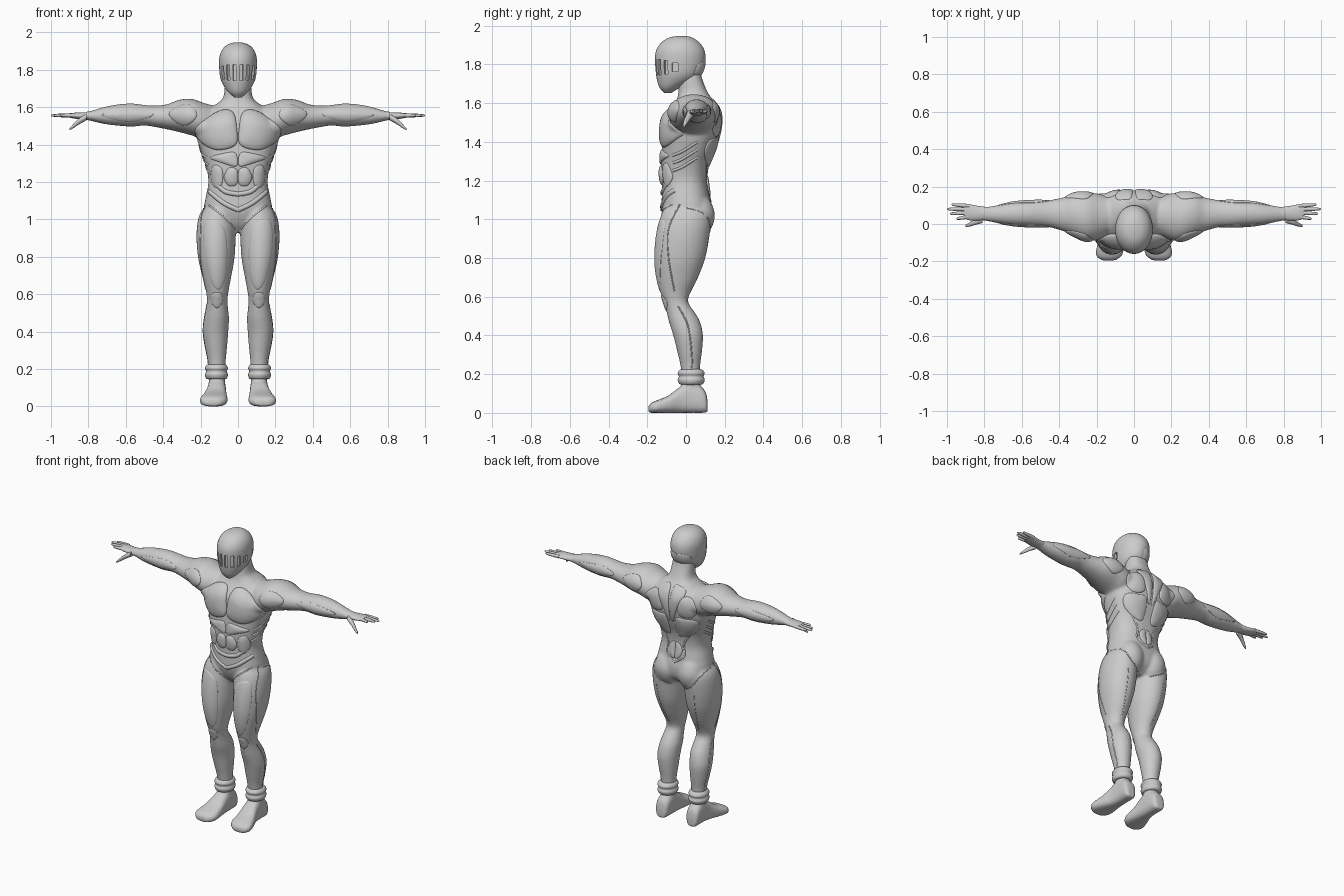
import bpy, bmesh, math
from mathutils import Vector
from mathutils.bvhtree import BVHTree

if "Cube" in bpy.data.objects:
    bpy.data.objects.remove(bpy.data.objects["Cube"])

grey = bpy.data.materials.new("plain grey")
grey.use_nodes = True
grey.diffuse_color = (0.6, 0.6, 0.6, 1)
grey.node_tree.nodes["Principled BSDF"].inputs["Base Color"].default_value = (0.6, 0.6, 0.6, 1)


def spline(points, steps, closed=False):
    """Catmull-Rom curve through points of any dimension."""
    n, out = len(points), []
    for i in range(n if closed else n - 1):
        ids = [i - 1, i, i + 1, i + 2]
        ids = [k % n if closed else min(max(k, 0), n - 1) for k in ids]
        a, b, c, d = [Vector(points[k]) for k in ids]
        for s in range(steps):
            t = s / steps
            out.append((b * 2 + (c - a) * t + (a * 2 - b * 5 + c * 4 - d) * t * t
                        + (b * 3 - a - c * 3 + d) * t ** 3) / 2)
    if not closed:
        out.append(Vector(points[-1]))
    return out


def loft(bm, axis, rows, side=1, power=2.0, segments=40):
    """Closed body through rounded sections; row = position, two low/high pairs."""
    def place(t, a, b):
        co = {"x": (t, a, b), "y": (a, t, b), "z": (a, b, t)}[axis]
        return (co[0] * side, co[1], co[2])

    def bend(v):
        return math.copysign(abs(v) ** (2 / power), v)

    rings = []
    for t, a0, a1, b0, b1 in spline(rows, 4):
        ring = []
        for k in range(segments):
            ang = math.tau * k / segments
            ring.append(bm.verts.new(place(t, (a0 + a1) / 2 + (a1 - a0) / 2 * bend(math.cos(ang)),
                                           (b0 + b1) / 2 + (b1 - b0) / 2 * bend(math.sin(ang)))))
        rings.append(ring)
    for lo, hi in zip(rings, rings[1:]):
        for k in range(segments):
            j = (k + 1) % segments
            bm.faces.new((lo[k], lo[j], hi[j], hi[k]))
    bm.faces.new(rings[0])
    bm.faces.new(rings[-1])


def shade(mesh, angle=50):
    for p in mesh.polygons:
        p.use_smooth = True
    mesh.set_sharp_from_angle(angle=math.radians(angle))
    mesh.materials.clear()
    mesh.materials.append(grey)


def finish(name, bm):
    bmesh.ops.recalc_face_normals(bm, faces=bm.faces)
    mesh = bpy.data.meshes.new(name)
    bm.to_mesh(mesh)
    bm.free()
    shade(mesh)
    ob = bpy.data.objects.new(name, mesh)
    bpy.context.collection.objects.link(ob)
    return ob


def bake(ob):
    """Apply the modifiers and return a ray-casting tree of the result."""
    bpy.context.view_layer.update()
    dg = bpy.context.evaluated_depsgraph_get()
    mesh = bpy.data.meshes.new_from_object(ob.evaluated_get(dg))
    ob.modifiers.clear()
    ob.data = mesh
    shade(mesh, 40)
    bm = bmesh.new()
    bm.from_mesh(mesh)
    tree = BVHTree.FromBMesh(bm)
    bm.free()
    return tree


# Body: torso, legs, feet and arms melted into one skin
bm = bmesh.new()
torso = [(z, -w, w, f, b) for z, w, f, b in [
    (.93, .05, -.06, .06), (.98, .13, -.1, .12), (1.05, .18, -.125, .135), (1.12, .172, -.125, .122),
    (1.2, .158, -.125, .11), (1.28, .17, -.13, .12), (1.36, .197, -.125, .15), (1.44, .22, -.12, .172),
    (1.52, .21, -.11, .18), (1.57, .18, -.075, .17), (1.61, .125, -.05, .145), (1.65, .08, -.04, .115),
    (1.72, .07, -.035, .085), (1.77, .065, -.03, .075)]]
loft(bm, "z", torso, power=2.4, segments=56)
leg = [(1.08, .03, .165, -.1, .1), (1.02, .012, .208, -.13, .13), (.92, .012, .222, -.15, .122),
       (.8, .018, .214, -.158, .1), (.7, .035, .192, -.15, .062), (.62, .05, .172, -.132, .022),
       (.57, .056, .166, -.112, .012), (.52, .053, .172, -.1, .045), (.47, .048, .182, -.088, .073),
       (.4, .052, .188, -.066, .088), (.32, .058, .177, -.046, .083), (.25, .065, .163, -.03, .074),
       (.18, .068, .158, -.022, .072), (.08, .07, .155, -.03, .08)]
foot = [(.112, .09, .14, 0, .06), (.095, .07, .157, 0, .12), (.03, .065, .16, 0, .16),
        (-.03, .063, .167, 0, .135), (-.09, .058, .188, 0, .09), (-.15, .056, .205, 0, .065),
        (-.18, .075, .195, 0, .052), (-.195, .1, .17, 0, .035)]
arm = [(.1, -.03, .13, 1.46, 1.6), (.18, -.08, .16, 1.43, 1.622), (.25, -.09, .167, 1.45, 1.645),
       (.32, -.062, .162, 1.468, 1.638), (.38, -.038, .142, 1.482, 1.615), (.45, -.018, .128, 1.495, 1.608),
       (.5, -.014, .126, 1.502, 1.612), (.57, -.012, .122, 1.496, 1.62), (.65, -.007, .116, 1.502, 1.614),
       (.72, .003, .102, 1.511, 1.6), (.79, .016, .092, 1.528, 1.579), (.82, .02, .09, 1.532, 1.576)]
buttock = [(z, .085 - r, .085 + r, .06 - r, .062 + r) for z, r in
           [(.91, .02), (.94, .06), (.99, .083), (1.04, .085), (1.1, .06), (1.13, .02)]]
for side in (1, -1):
    loft(bm, "z", leg, side)
    loft(bm, "z", buttock, side)
    loft(bm, "y", foot, side, power=2.7)
    loft(bm, "x", arm, side)
body = finish("body", bm)
remesh = body.modifiers.new("skin", "REMESH")
remesh.mode = "VOXEL"
remesh.voxel_size = .008
soften = body.modifiers.new("soften", "SMOOTH")
soften.factor = .5
soften.iterations = 8
skin = bake(body)

# Hands with four fingers and a thumb; cuffs at the ankles
palm = [(.78, .02, .09, 1.532, 1.575), (.83, .018, .096, 1.533, 1.572), (.88, .02, .105, 1.54, 1.57),
        (.91, .03, .105, 1.546, 1.566)]
fingers = [(.04, .028, .95), (.06, .055, .985), (.078, .08, 1.0), (.096, .104, .975)]
thumb = [(.81, .005, .05, 1.53, 1.565), (.85, -.005, .025, 1.508, 1.54), (.88, -.014, .008, 1.488, 1.51),
         (.9, -.016, -.004, 1.477, 1.488)]
cuff = [(.145, .075, .155, -.02, .07), (.15, .06, .17, -.035, .088), (.17, .054, .177, -.043, .097),
        (.188, .06, .171, -.037, .091), (.205, .054, .177, -.043, .096), (.222, .063, .168, -.033, .085),
        (.226, .076, .155, -.02, .07)]
for side, label in ((1, "left_"), (-1, "right_")):
    bm = bmesh.new()
    loft(bm, "x", palm, side, segments=24)
    loft(bm, "x", thumb, side, segments=16)
    for start, end, tip in fingers:
        rows = []
        for t, r in ((0, .011), (.5, .01), (.9, .007), (1, .002)):
            y = start + (end - start) * t
            rows.append((.88 + (tip - .88) * t, y - r, y + r, 1.556 - r, 1.556 + r))
        loft(bm, "x", rows, side, segments=12)
    finish(label + "hand", bm)
    bm = bmesh.new()
    loft(bm, "z", cuff, side)
    finish(label + "cuff", bm)

# Helmet with a band of vertical slots cut into the face
bm = bmesh.new()
loft(bm, "z", [(z, -w, w, f, b) for z, w, f, b in [
    (1.652, .02, -.112, -.075), (1.68, .052, -.137, -.03), (1.72, .08, -.15, .05), (1.76, .095, -.156, .085),
    (1.82, .101, -.16, .1), (1.87, .099, -.155, .096), (1.91, .083, -.13, .072), (1.937, .052, -.09, .035),
    (1.947, .015, -.04, .0)]], segments=56)
helmet = finish("helmet", bm)
bm = bmesh.new()
for angle, width, height in ((11, .018, .085), (33, .02, .08), (55, .02, .07), (78, .03, .045)):
    for side in (1, -1):
        a = math.radians(angle) * side
        out = Vector((math.sin(a) / .1, -math.cos(a) / .13, 0)).normalized()
        across = Vector((-out.y, out.x, 0))
        mid = Vector((.1 * math.sin(a), -.03 - .13 * math.cos(a), 1.785))
        for v in bmesh.ops.create_cube(bm, size=1)["verts"]:
            v.co = mid + across * v.co.x * width + out * v.co.y * .03 + Vector((0, 0, v.co.z * height))
slots = finish("slot_cutter", bm)
slots.hide_render = True
cut = helmet.modifiers.new("slots", "BOOLEAN")
cut.operation = "DIFFERENCE"
cut.object = slots
shell = bake(helmet)
bpy.data.objects.remove(slots)


def project(tree, view, u, v):
    start, ray = {"front": ((u, -1, v), (0, 1, 0)), "back": ((u, 1, v), (0, -1, 0)),
                  "outer": ((1, u, v), (-1, 0, 0))}[view]
    hit = tree.ray_cast(Vector(start), Vector(ray))
    if hit[0] is None:
        hit = tree.find_nearest(Vector((u, 0, v)))
    return hit[0], hit[1]


def pad(name, view, outline, height, tree=skin):
    """Pair of raised muscle plates laid on the surface."""
    edge = spline(outline, 6, True)
    mid = sum(edge, Vector((0, 0))) / len(edge)
    for side, label in ((1, "left_"), (-1, "right_")):
        bm = bmesh.new()
        rings = []
        for f in (1, .97, .9, .75, .5, .25, .02):
            lift = height * math.sqrt(1 - f * f) - (.003 if f == 1 else 0)
            ring = []
            for p in edge:
                co, no = project(tree, view, *(mid + (p - mid) * f))
                co = co + no * lift
                ring.append(bm.verts.new((co.x * side, co.y, co.z)))
            rings.append(ring)
        n = len(edge)
        for lo, hi in zip(rings, rings[1:]):
            for k in range(n):
                quad = (lo[k], lo[(k + 1) % n], hi[(k + 1) % n], hi[k])
                bm.faces.new(quad if (side > 0) == (view != "back") else quad[::-1])
        bm.faces.new(rings[-1])
        finish(label + name, bm)


def seam(name, view, path, radius, tree=skin):
    """Pair of tapered ridges following the surface."""
    for side, label in ((1, "left_"), (-1, "right_")):
        data = bpy.data.curves.new(label + name, "CURVE")
        data.dimensions = "3D"
        data.bevel_depth = radius
        data.bevel_resolution = 2
        line = data.splines.new("POLY")
        pts = spline(path, 8)
        line.points.add(len(pts) - 1)
        for p, uv in zip(line.points, pts):
            co, no = project(tree, view, *uv)
            co = co - no * radius * .4
            p.co = (co.x * side, co.y, co.z, 1)
        data.materials.append(grey)
        bpy.context.collection.objects.link(bpy.data.objects.new(label + name, data))


# Muscle plates of the chest, belly, back and arms
pad("chest", "front", [(.01, 1.4), (.007, 1.5), (.025, 1.572), (.08, 1.585), (.16, 1.545), (.23, 1.48),
                       (.195, 1.41), (.11, 1.37)], .027)
pad("upper_belly", "front", [(.006, 1.285), (.012, 1.355), (.07, 1.355), (.15, 1.33), (.08, 1.3)], .012)
pad("middle_belly", "front", [(.005, 1.19), (.005, 1.265), (.05, 1.275), (.075, 1.225), (.05, 1.18)], .016)
pad("waist", "front", [(.085, 1.19), (.085, 1.27), (.13, 1.29), (.145, 1.22), (.12, 1.17)], .012)
pad("shoulder_blade", "back", [(.06, 1.45), (.075, 1.55), (.13, 1.57), (.19, 1.51), (.14, 1.43)], .014)
pad("side_back", "back", [(.03, 1.28), (.035, 1.41), (.09, 1.42), (.17, 1.41), (.16, 1.34), (.09, 1.28)], .012)
pad("neck_back", "back", [(.008, 1.38), (.01, 1.6), (.05, 1.62), (.1, 1.585), (.05, 1.47)], .01)
pad("lower_back", "back", [(.002, 1.12), (.002, 1.22), (.035, 1.21), (.05, 1.17), (.035, 1.13)], .01)
pad("helmet_rear", "back", [(.001, 1.74), (.001, 1.81), (.06, 1.81), (.075, 1.78), (.06, 1.74)], .006, shell)
for view in ("front", "back"):
    pad(view + "_shoulder", view, [(.22, 1.55), (.25, 1.61), (.32, 1.605), (.37, 1.56), (.29, 1.5)], .01)
    pad(view + "_forearm", view, [(.45, 1.56), (.55, 1.59), (.73, 1.56), (.58, 1.52)], .007)
pad("thigh_front", "front", [(.07, .95), (.17, 1.0), (.185, .85), (.15, .68), (.1, .62), (.06, .72)], .007)
pad("knee", "front", [(.08, .56), (.09, .605), (.135, .605), (.145, .56), (.112, .525)], .008)

# Belt folds, ribs and suit seams
seam("belt", "front", [(.125, 1.2), (.07, 1.15), (0, 1.135)], .014)
seam("hip_fold", "front", [(.155, 1.15), (.08, 1.09), (0, 1.05)], .014)
seam("groin_seam", "front", [(.16, 1.08), (.07, 1.01), (.015, .95)], .005)
for k in range(3):
    z = 1.27 + .04 * k
    seam("rib_%d" % (k + 1), "outer", [(-.07, z - .02), (-.02, z), (.06, z + .05)], .008)
seam("thigh_side_seam", "outer", [(-.03, 1.08), (-.09, .95), (-.09, .8), (-.06, .63)], .004)
seam("calf_seam", "outer", [(-.04, .55), (.01, .45), (.03, .3), (.03, .23)], .004)
seam("spine_seam", "back", [(.11, 1.3), (.06, 1.22), (.065, 1.14), (0, 1.09)], .006)
seam("seat_seam", "back", [(.19, 1.06), (.13, .96), (.05, .92)], .004)
seam("thigh_rear_seam", "back", [(.14, .9), (.13, .75), (.11, .62)], .003)
